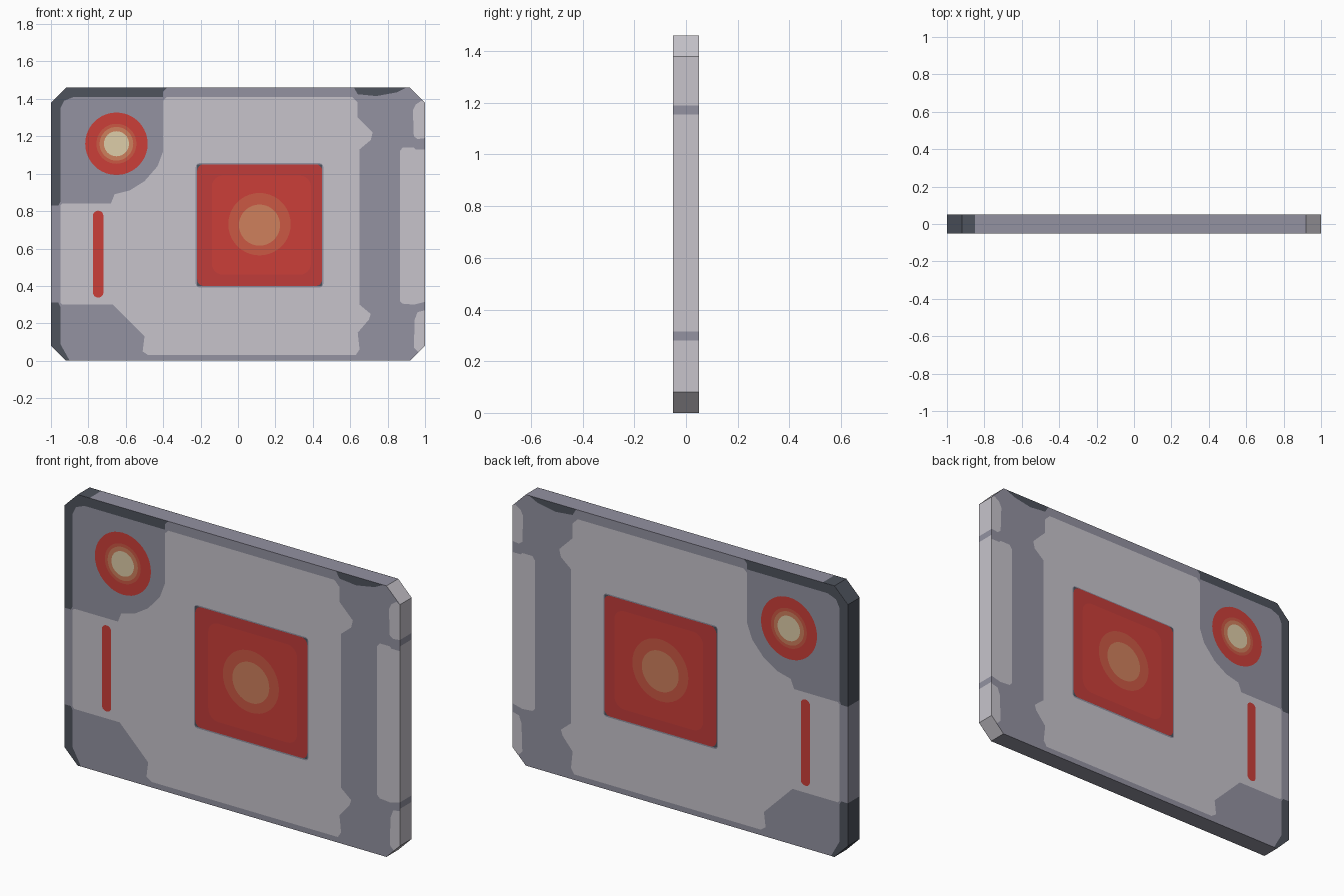
import bpy, bmesh, math

if "Cube" in bpy.data.objects:
    bpy.data.objects.remove(bpy.data.objects["Cube"])

H = 1.46      # panel height
T = 0.05      # half thickness
STEP = 0.0007  # spacing of painted layers


def srgb(r, g, b):
    f = lambda c: ((c / 255 + 0.055) / 1.055) ** 2.4 if c > 10 else c / 3294
    return (f(r), f(g), f(b), 1)


def material(name, rgb):
    m = bpy.data.materials.new(name)
    m.diffuse_color = srgb(*rgb)
    m.use_nodes = True
    m.node_tree.nodes["Principled BSDF"].inputs["Base Color"].default_value = m.diffuse_color
    return m


LIGHT = material("light grey", (199, 196, 203))
MID = material("slate grey", (147, 146, 161))
DARK = material("charcoal", (78, 83, 93))
RED = material("red", (203, 63, 57))
DEEP = material("deep red", (192, 60, 58))
CORAL = material("coral", (203, 88, 68))
ORANGE = material("orange", (207, 128, 92))
CREAM = material("cream", (222, 205, 168))


def finish(name, bm, mats):
    me = bpy.data.meshes.new(name)
    bm.to_mesh(me)
    bm.free()
    for m in mats:
        me.materials.append(m)
    ob = bpy.data.objects.new(name, me)
    bpy.context.collection.objects.link(ob)
    return ob


def paint(name, pts, mat, level):
    """Painted area on both the front and the back, as (x, z) outline."""
    bm = bmesh.new()
    for s in (-1, 1):
        y = s * (T + STEP * level)
        f = bm.faces.new([bm.verts.new((x, y, z)) for x, z in pts])
        f.normal_update()
        if f.normal.y * s < 0:
            f.normal_flip()
    finish(name, bm, [mat])


def circle(cx, cz, r, n=40):
    return [(cx + r * math.cos(2 * math.pi * i / n),
             cz + r * math.sin(2 * math.pi * i / n)) for i in range(n)]


def rounded(x0, x1, z0, z1, r, n=6):
    pts = []
    corners = [(x1 - r, z1 - r), (x0 + r, z1 - r), (x0 + r, z0 + r), (x1 - r, z0 + r)]
    for k, (cx, cz) in enumerate(corners):
        for i in range(n + 1):
            a = math.pi / 2 * (k + i / n)
            pts.append((cx + r * math.cos(a), cz + r * math.sin(a)))
    return pts


# Slab with cut corners; extra outline points split the rim into colours
outline = [(-0.92, 0), (0.92, 0), (1, 0.08), (1, 0.28), (1, 0.315), (1, 1.155),
           (1, 1.19), (1, 1.38), (0.92, H), (-0.85, H), (-0.92, H), (-1, 1.38),
           (-1, 0.83), (-1, 0.31), (-1, 0.08)]
bm = bmesh.new()
front = [bm.verts.new((x, -T, z)) for x, z in outline]
back = [bm.verts.new((x, T, z)) for x, z in outline]
bm.faces.new(front)
bm.faces.new(back[::-1])
n = len(outline)
for i in range(n):
    j = (i + 1) % n
    f = bm.faces.new((front[j], front[i], back[i], back[j]))
    c = f.calc_center_median()
    if c.x > 0.95:
        notch = 0.28 < c.z < 0.315 or 1.155 < c.z < 1.19
        f.material_index = 0 if notch else 1
    elif c.x < -0.87:
        f.material_index = 0 if 0.31 < c.z < 0.83 else 2
bmesh.ops.recalc_face_normals(bm, faces=bm.faces[:])
finish("slab", bm, [MID, LIGHT, DARK])

# Light central field, reaching to the left edge
paint("light_field", [
    (-0.38, 1.41), (0.61, 1.41), (0.64, 1.38), (0.64, 1.30), (0.72, 1.22), (0.71, 1.18),
    (0.65, 1.13), (0.65, 0.30), (0.71, 0.25), (0.70, 0.22), (0.64, 0.15), (0.65, 0.06),
    (0.63, 0.03), (-0.48, 0.03), (-0.51, 0.05), (-0.50, 0.13), (-0.67, 0.30),
    (-0.94, 0.30), (-0.95, 0.31), (-0.95, 0.83), (-0.94, 0.84), (-0.68, 0.84),
    (-0.66, 0.89), (-0.58, 0.91), (-0.50, 0.96), (-0.43, 1.04), (-0.40, 1.12),
    (-0.40, 1.39)], LIGHT, 1)

# Light patches on the right edge
paint("right_bar", [(1, 0.315), (1, 1.13), (0.95, 1.13), (0.94, 1.14), (0.88, 1.14),
                    (0.865, 1.12), (0.865, 0.32), (0.88, 0.305), (0.94, 0.30)], LIGHT, 1)
paint("right_upper_patch", [(1, 1.19), (1, 1.38), (0.98, 1.39), (0.95, 1.37),
                            (0.935, 1.34), (0.94, 1.20), (0.96, 1.185)], LIGHT, 1)
paint("right_lower_patch", [(1, 0.27), (1, 0.08), (0.965, 0.045), (0.94, 0.07),
                            (0.945, 0.22), (0.96, 0.26)], LIGHT, 1)

# Dark borders at the corners
paint("upper_left_border", [(-1, 0.83), (-0.96, 0.83), (-0.95, 0.85), (-0.95, 1.35),
                            (-0.93, 1.39), (-0.88, 1.41), (-0.40, 1.41), (-0.40, 1.44),
                            (-0.38, H), (-0.92, H), (-1, 1.38)], DARK, 1)
paint("lower_left_border", [(-1, 0.31), (-0.96, 0.31), (-0.95, 0.29), (-0.95, 0.09),
                            (-0.90, 0), (-0.92, 0), (-1, 0.08)], DARK, 1)
paint("upper_right_border", [(0.62, H), (0.64, 1.425), (0.74, 1.415), (0.85, 1.435),
                             (0.90, H)], DARK, 1)

# Central red square with a thin frame and a glowing middle
paint("square_frame", rounded(-0.226, 0.456, 0.392, 1.056, 0.02), MID, 2)
paint("square_corners", rounded(-0.22, 0.45, 0.40, 1.05, 0.008), DARK, 3)
paint("square", rounded(-0.218, 0.45, 0.40, 1.05, 0.035), DEEP, 4)
paint("square_inner", rounded(-0.14, 0.39, 0.46, 0.99, 0.06), RED, 5)
paint("square_glow", circle(0.115, 0.73, 0.167), CORAL, 6)
paint("square_core", circle(0.115, 0.725, 0.11), ORANGE, 7)

# Round lamp at the upper left
for name, r, mat, lv in (("lamp", 0.167, RED, 2), ("lamp_ring", 0.107, CORAL, 3),
                         ("lamp_glow", 0.09, ORANGE, 4), ("lamp_core", 0.067, CREAM, 5)):
    paint(name, circle(-0.65, 1.16, r), mat, lv)

# Upright slot on the left
paint("slot", rounded(-0.775, -0.72, 0.338, 0.802, 0.026), RED, 2)
